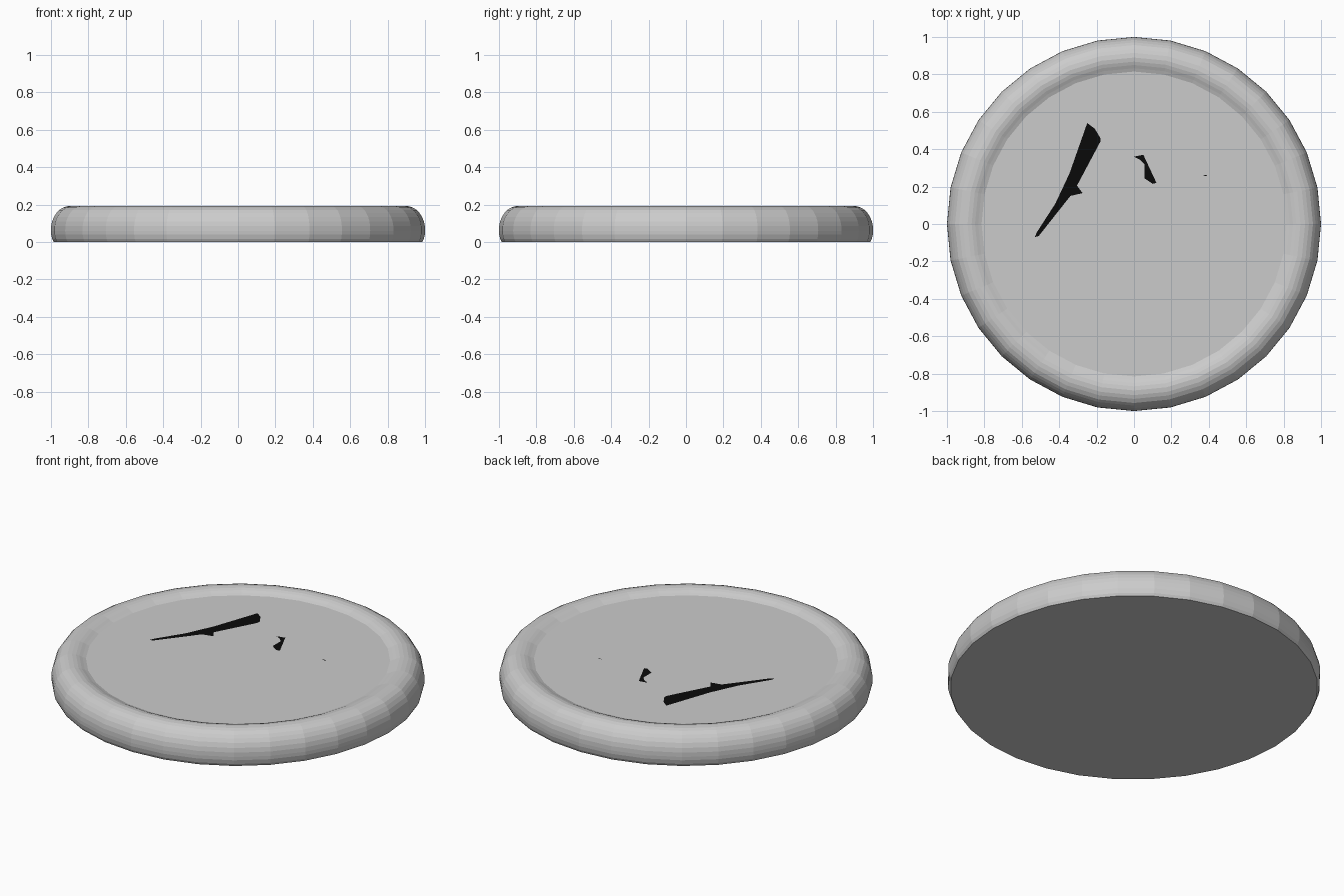
import bpy, bmesh
from math import pi, sin, cos

if "Cube" in bpy.data.objects:
    bpy.data.objects.remove(bpy.data.objects["Cube"])

SIDES = 32
FLOOR_Z = 0.17


def make_object(name, bm):
    mesh = bpy.data.meshes.new(name)
    bm.to_mesh(mesh)
    bm.free()
    obj = bpy.data.objects.new(name, mesh)
    bpy.context.collection.objects.link(obj)
    return obj


def lathe(name, profile):
    bm = bmesh.new()
    rings = [[bm.verts.new((r * cos(2 * pi * i / SIDES), r * sin(2 * pi * i / SIDES), z))
              for i in range(SIDES)] for r, z in profile]
    for low, high in zip(rings, rings[1:]):
        for i in range(SIDES):
            j = (i + 1) % SIDES
            bm.faces.new((low[i], low[j], high[j], high[i]))
    bm.faces.new(rings[0][::-1])
    bm.faces.new(rings[-1])
    return make_object(name, bm)


# Disc: bulging side, rounded rim and shallow recessed floor
lathe("disc", [
    (0.985, 0), (0.993, 0.015), (0.999, 0.04), (1.0, 0.06), (0.999, 0.085),
    (0.994, 0.11), (0.984, 0.135), (0.971, 0.155), (0.957, 0.171),
    (0.935, 0.184), (0.915, 0.191), (0.89, 0.194), (0.868, 0.191),
    (0.85, 0.185), (0.833, 0.177), (0.815, FLOOR_Z)])

# Black marks lying on the floor
black = bpy.data.materials.new("black")
black.diffuse_color = (0.003, 0.003, 0.003, 1)
black.use_nodes = True
black.node_tree.nodes["Principled BSDF"].inputs["Base Color"].default_value = black.diffuse_color


def mark(name, points):
    bm = bmesh.new()
    face = bm.faces.new([bm.verts.new((x, y, FLOOR_Z + 0.001)) for x, y in points])
    face.normal_update()
    if face.normal.z < 0:
        face.normal_flip()
    bmesh.ops.triangulate(bm, faces=[face])
    make_object(name, bm).data.materials.append(black)


mark("long_mark", [
    (-0.25, 0.54), (-0.21, 0.51), (-0.18, 0.46), (-0.18, 0.44), (-0.305, 0.205),
    (-0.275, 0.165), (-0.34, 0.15), (-0.51, -0.065), (-0.53, -0.07),
    (-0.52, -0.045), (-0.42, 0.11), (-0.345, 0.27)])
mark("small_mark", [
    (0.0, 0.36), (0.05, 0.37), (0.12, 0.22), (0.1, 0.215),
    (0.055, 0.245), (0.055, 0.32), (0.03, 0.345)])
mark("tiny_mark", [(0.37, 0.257), (0.385, 0.256), (0.393, 0.262), (0.38, 0.263)])
